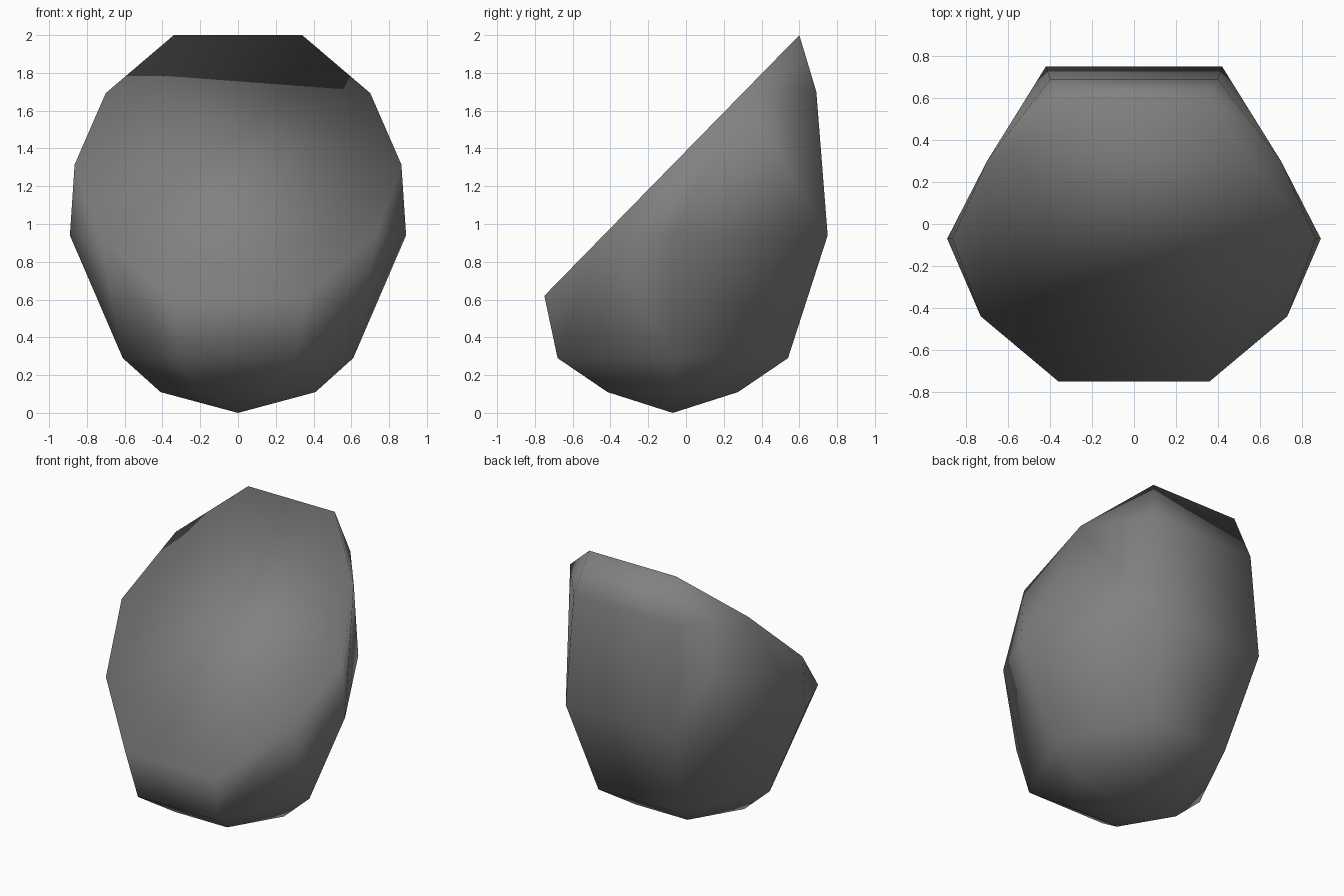
import bpy
import bmesh
import math
from mathutils import Vector

default_cube = bpy.data.objects.get("Cube")
if default_cube:
    bpy.data.objects.remove(default_cube, do_unlink=True)

AXIS_Y = -0.07          # vertical axis of the rounded body
LOW_FRONT_Y = -0.75     # lowest edge of the slanted face
LOW_FRONT_Z = 0.62
SLOPE = 1.022           # rise of the slanted face from front to back


def make_material(name, color):
    material = bpy.data.materials.new(name)
    material.use_nodes = True
    material.diffuse_color = color
    shader = material.node_tree.nodes["Principled BSDF"]
    shader.inputs["Base Color"].default_value = color
    shader.inputs["Roughness"].default_value = 0.6
    return material


def mirrored(points):
    """Add the opposite side of every point that is off the centre plane."""
    result = []
    for x, y, z in points:
        result.append(Vector((x, y, z)))
        if x > 0:
            result.append(Vector((-x, y, z)))
    return result


def hexagon_ring(z, side_x, corner_x, corner_y):
    """Right half of a six-sided ring around the body axis."""
    return [
        (side_x, AXIS_Y, z),
        (corner_x, AXIS_Y + corner_y, z),
        (corner_x, AXIS_Y - corner_y, z),
    ]


def slanted_point(x, y):
    """Point lying on the slanted face."""
    return (x, y, LOW_FRONT_Z + SLOPE * (y - LOW_FRONT_Y))


# Rounded underside: pole and two full rings
points = [(0, AXIS_Y, 0)]
points += hexagon_ring(z=0.11, side_x=0.41, corner_x=0.205, corner_y=0.345)
points += hexagon_ring(z=0.29, side_x=0.61, corner_x=0.31, corner_y=0.61)

# Widest ring and upper back, open towards the slanted face
points += [(0.89, AXIS_Y, 0.94), (0.42, 0.75, 0.94), (0.40, 0.69, 1.70)]

# Rim of the slanted face
rim = [(0.36, LOW_FRONT_Y), (0.73, -0.44), (0.865, AXIS_Y), (0.70, 0.30), (0.34, 0.60)]
points += [slanted_point(x, y) for x, y in rim]

# Skin the rings, and merge the slanted face into one polygon
mesh = bpy.data.meshes.new("cut_stone")
bm = bmesh.new()
for point in mirrored(points):
    bm.verts.new(point)
bmesh.ops.convex_hull(bm, input=bm.verts[:], use_existing_faces=False)
bmesh.ops.dissolve_limit(
    bm, angle_limit=math.radians(1.5), verts=[], edges=bm.edges[:]
)
bmesh.ops.recalc_face_normals(bm, faces=bm.faces[:])
for face in bm.faces:
    face.smooth = True
bm.to_mesh(mesh)
bm.free()

mesh.materials.append(make_material("stone_grey", (0.22, 0.22, 0.22, 1)))
stone = bpy.data.objects.new("cut_stone", mesh)
bpy.context.collection.objects.link(stone)
